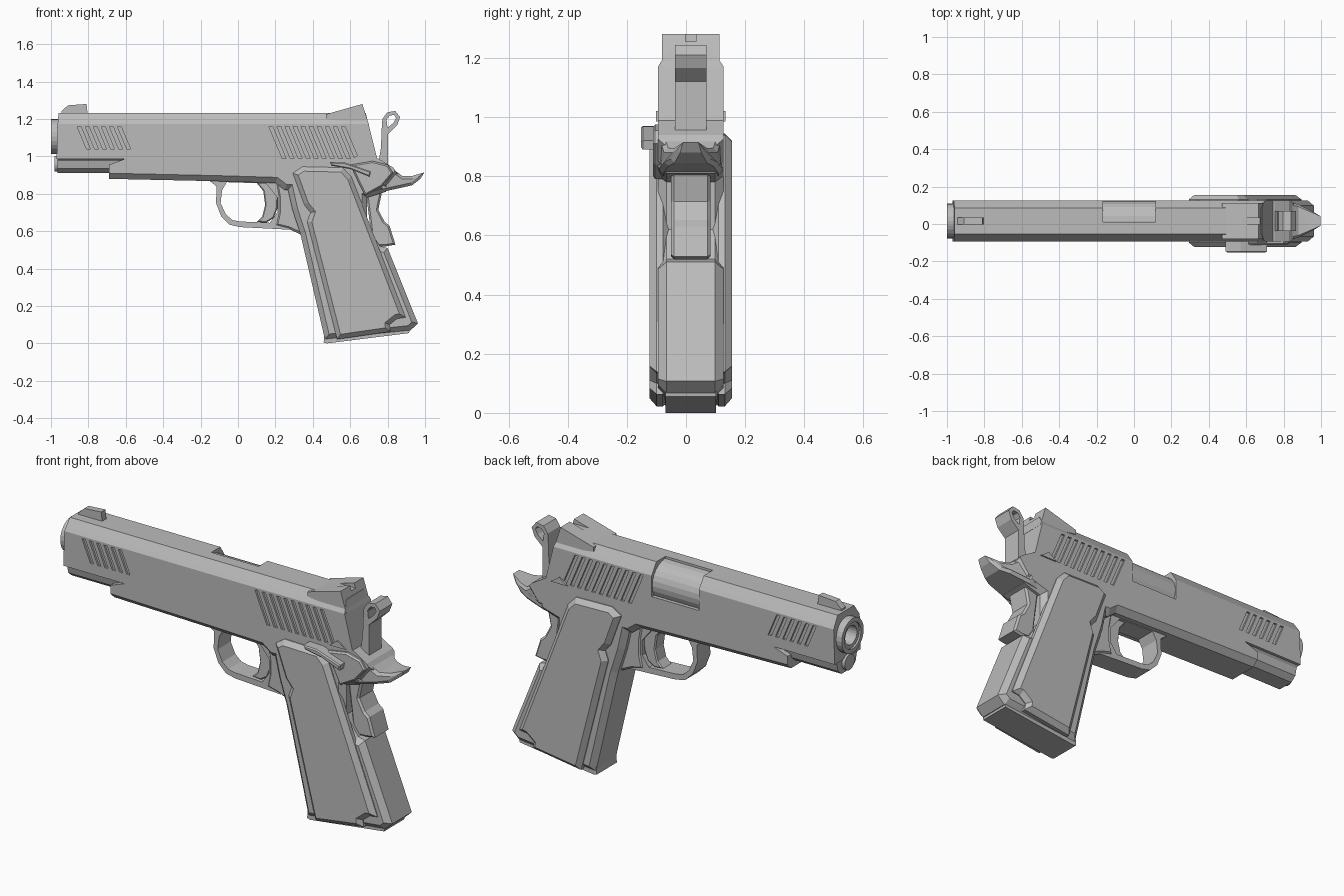
import bpy, bmesh
from math import cos, sin, tau

if "Cube" in bpy.data.objects:
    bpy.data.objects.remove(bpy.data.objects["Cube"])

MID = 0.016  # centre plane across the width

steel = bpy.data.materials.new("grey_steel")
steel.use_nodes = True
steel.diffuse_color = (0.5, 0.5, 0.5, 1)
steel.node_tree.nodes["Principled BSDF"].inputs["Base Color"].default_value = (0.5, 0.5, 0.5, 1)


def add_prism(bm, outer, a, b, axis="y", inner=None):
    """Extrude a 2D outline from a to b along x or y; an inner outline of equal length makes a hole."""
    def place(p, t):
        return bm.verts.new((p[0], t, p[1]) if axis == "y" else (t, p[0], p[1]))
    n = len(outer)
    o = [[place(p, t) for p in outer] for t in (a, b)]
    caps = []
    def walls(l):
        for i in range(n):
            j = (i + 1) % n
            bm.faces.new((l[0][i], l[0][j], l[1][j], l[1][i]))
    walls(o)
    if inner:
        h = [[place(p, t) for p in inner] for t in (a, b)]
        walls(h)
        for k in range(2):
            for i in range(n):
                j = (i + 1) % n
                bm.faces.new((o[k][i], o[k][j], h[k][j], h[k][i]))
    else:
        caps = [bm.faces.new(l) for l in o]
    bmesh.ops.recalc_face_normals(bm, faces=bm.faces)
    return caps


def finish(bm, name):
    mesh = bpy.data.meshes.new(name)
    bm.to_mesh(mesh)
    bm.free()
    mesh.materials.append(steel)
    obj = bpy.data.objects.new(name, mesh)
    bpy.context.collection.objects.link(obj)
    return obj


def part(name, outer, a, b, axis="y", inner=None, chamfer=0, below=9):
    """One extruded part, with chamfered cap edges below a given height."""
    bm = bmesh.new()
    caps = add_prism(bm, outer, a, b, axis, inner)
    if chamfer:
        edges = {e for f in caps for e in f.edges
                 if (e.verts[0].co.z + e.verts[1].co.z) / 2 < below}
        bmesh.ops.bevel(bm, geom=list(edges), offset=chamfer, segments=1,
                        affect="EDGES", clamp_overlap=True)
    return finish(bm, name)


def plate(name, outer, half, **kw):
    return part(name, outer, MID - half, MID + half, **kw)


def circle(r, z, n=24):
    return [(MID + r * cos(tau * i / n), z + r * sin(tau * i / n)) for i in range(n)]


def mirrored(right):
    """Complete a half section (distance from centre, height) to both sides."""
    return [(MID + w, z) for w, z in right] + [(MID - w, z) for w, z in reversed(right)]


def cut(obj, bm):
    cutter = finish(bm, "cutter")
    cutter.hide_render = True
    mod = obj.modifiers.new("cut", "BOOLEAN")
    mod.object = cutter
    mod.operation = "DIFFERENCE"
    mod.solver = "EXACT"
    bpy.context.view_layer.objects.active = obj
    bpy.ops.object.modifier_apply(modifier=mod.name)
    bpy.data.objects.remove(cutter)


# Slide: faceted section along x with a raked rear end
slide = part("slide", mirrored([(.11, .985), (.11, 1.172), (.097, 1.192), (.07, 1.232)]), -.97, .745, "x")
for v in slide.data.vertices:
    if v.co.x > 0:
        v.co.x -= (v.co.z - .985) * .25
    elif v.co.z > 1.1:
        v.co.x += (v.co.z - 1.1) * .08

# Slanted grip grooves on both sides, then the ejection port
bm = bmesh.new()
for start, count, top, bottom in ((-.86, 6, 1.16, 1.04), (.165, 10, 1.16, .99)):
    for i in range(count):
        x = start + i * .043
        lean = (top - bottom) * .42
        groove = [(x, top), (x + .02, top), (x + .02 + lean, bottom), (x + lean, bottom)]
        for s in (-1, 1):
            y0, y1 = sorted((MID + s * .099, MID + s * .13))
            add_prism(bm, groove, y0, y1)
cut(slide, bm)
bm = bmesh.new()
add_prism(bm, [(-.165, 1.06), (.115, 1.06), (.115, 1.3), (-.165, 1.3)], .01, .2)
cut(slide, bm)
chamber = part("chamber", circle(.106, 1.115), -.166, .116, "x")

# Muzzle: bushing, bore and recoil plug
bushing = part("barrel_bushing", circle(.093, 1.107), -1, -.95, "x", inner=circle(.07, 1.107))
barrel = part("barrel", circle(.072, 1.107), -.99, -.8, "x", inner=circle(.05, 1.107))
bore = part("bore_end", circle(.06, 1.107), -.975 + .12, -.84, "x")
nose = part("slide_nose", mirrored([(.045, .91), (.075, .935), (.085, .975), (.11, 1.0)]), -.965, -.58, "x")
plug = part("recoil_plug", circle(.042, .96), -.982, -.9, "x")
cut(slide, (lambda b: (add_prism(b, circle(.08, 1.107), -1.1, -.84, "x"), b)[1])(bmesh.new()))

# Sights
part("front_sight", [(-.945, 1.22), (-.945, 1.24), (-.91, 1.273), (-.81, 1.28), (-.803, 1.22)],
     MID - .018, MID + .018)
rear_sight = plate("rear_sight", [(.47, 1.2), (.47, 1.225), (.665, 1.28), (.7, 1.17)], .097)
bm = bmesh.new()
add_prism(bm, [(.52, 1.255), (.72, 1.255), (.72, 1.35), (.52, 1.35)], MID - .018, MID + .018)
cut(rear_sight, bm)

# Frame: rail section and grip core
plate("frame", [(-.69, .88), (-.69, .955), (-.6, .988), (.75, .988), (.83, .94), (.86, .9),
                (.8, .82), (.25, .82), (.2, .858), (-.1, .867)], .11, chamfer=.03, below=.885)
plate("grip_core", [(.25, .9), (.8, .9), (.79, .81), (.69, .78), (.69, .62), (.76, .52), (.8, .51),
                    (.962, .107), (.92, .068), (.465, .02), (.334, .583), (.315, .64), (.29, .72)],
      .11, chamfer=.028)
plate("trigger_web", [(.2, .87), (.32, .87), (.36, .56), (.334, .583), (.27, .612), (.2, .63),
                      (.215, .7), (.215, .78)], .062, chamfer=.012)
plate("magazine_base", [(.475, 0), (.458, .005), (.462, .05), (.92, .1), (.915, .055)], .085)

# Beavertail, narrowed towards its tip, and the grip safety below it
tail = plate("beavertail", [(.74, .96), (.8, .95), (.88, .895), (.93, .895), (.997, .915), (.975, .88),
                            (.93, .845), (.88, .834), (.77, .81), (.72, .8)], .108, chamfer=.015)
for v in tail.data.vertices:
    if v.co.x > .84:
        v.co.y = MID + (v.co.y - MID) * (1 - (v.co.x - .84) * 4.6)
plate("grip_safety", [(.68, .84), (.86, .835), (.77, .81), (.75, .715), (.783, .652), (.81, .63),
                      (.842, .528), (.79, .519), (.72, .52)], .067, chamfer=.01)

# Trigger guard and trigger
plate("trigger_guard",
      [(-.16, .875), (-.115, .84), (-.117, .75), (-.09, .68), (-.045, .635), (.01, .622),
       (.28, .608), (.3, .7), (.27, .875), (.1, .875)], .055,
      inner=[(-.06, .862), (-.085, .82), (-.093, .75), (-.065, .69), (-.03, .66), (.01, .652),
             (.17, .645), (.21, .7), (.21, .78), (.15, .855)])
plate("trigger", [(.09, .87), (.135, .815), (.145, .74), (.13, .68), (.1, .65), (.15, .645),
                  (.19, .67), (.21, .72), (.22, .87)], .04, chamfer=.006)

# Hammer: looped spur on an arm
plate("hammer_spur", [(.772, 1.2), (.797, 1.235), (.84, 1.243), (.867, 1.21), (.85, 1.165), (.803, 1.12)], .053,
      inner=[(.793, 1.195), (.81, 1.217), (.835, 1.222), (.845, 1.205), (.832, 1.18), (.797, 1.15)])
plate("hammer_arm", [(.772, 1.2), (.795, 1.19), (.803, 1.12), (.803, .93), (.745, .93), (.765, 1.05),
                     (.767, 1.13)], .053)

# Grip panels and small slide marks on both sides
panel = [(.293, .91), (.345, .945), (.56, .94), (.607, .89), (.896, .139), (.85, .132), (.81, .1),
         (.815, .063), (.53, .022), (.37, .65), (.388, .7), (.355, .74)]
for s, side in ((-1, "right"), (1, "left")):
    y0, y1 = sorted((MID + s * .07, MID + s * .139))
    part("grip_panel_" + side, panel, y0, y1, chamfer=.028)
    y0, y1 = sorted((MID + s * .105, MID + s * .117))
    part("slide_mark_" + side, [(.61, .985), (.71, .985), (.66, 1.02)], y0, y1)

# Thumb safety on the right: pivot plate and raised lever
part("safety_plate", [(.6, .955), (.72, .975), (.8, .955), (.83, .91), (.77, .84), (.68, .79), (.64, .87)],
     MID - .128, MID - .08, chamfer=.008)
part("safety_lever", [(.49, .97), (.57, .968), (.71, .92), (.705, .89), (.6, .932), (.5, .95)],
     -.152, MID - .09, chamfer=.006)
